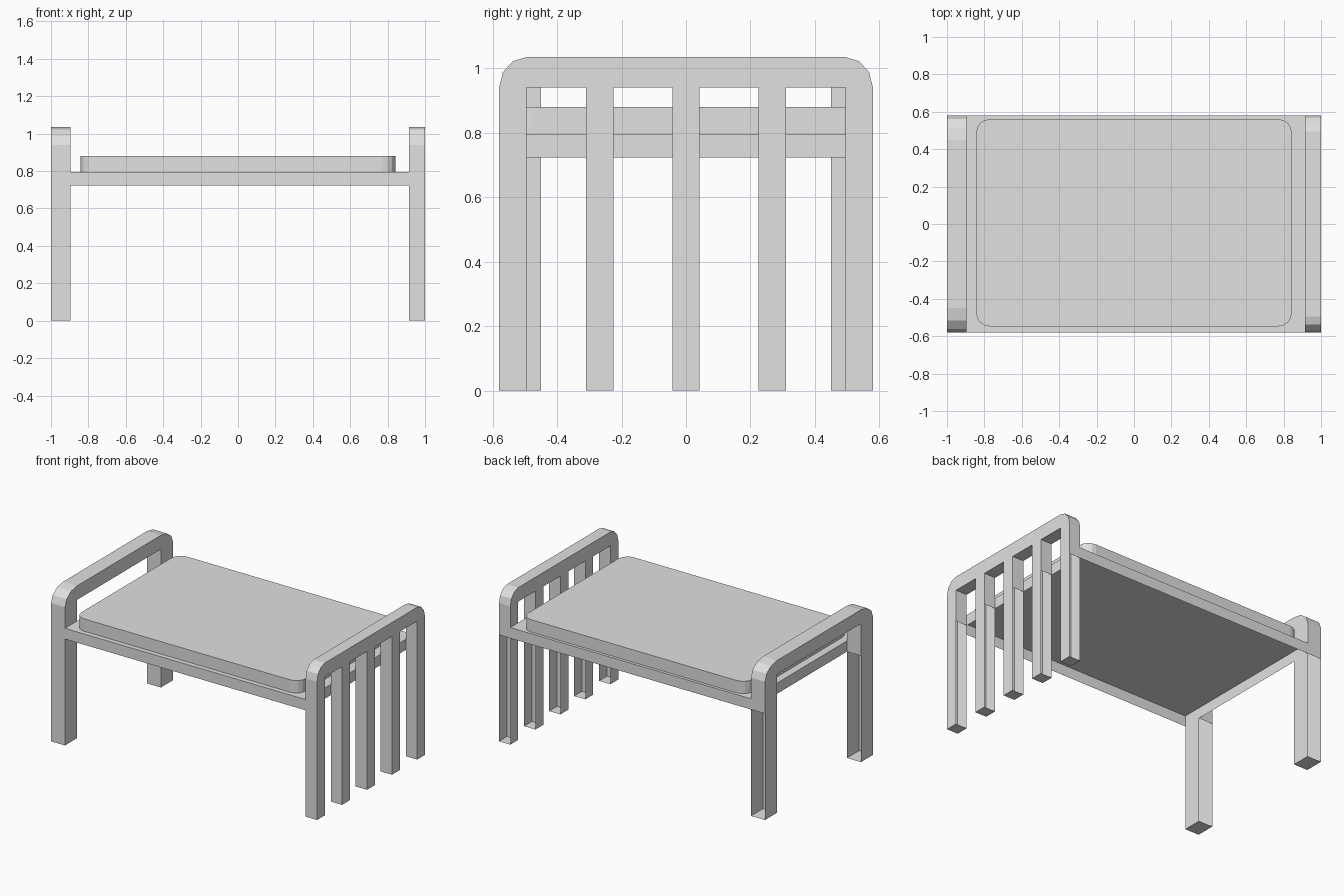
import bpy, bmesh, math

cube = bpy.data.objects.get("Cube")
if cube:
    bpy.data.objects.remove(cube, do_unlink=True)

grey = bpy.data.materials.new("plain_grey")
grey.use_nodes = True
grey.diffuse_color = (0.75, 0.75, 0.75, 1)
grey.node_tree.nodes["Principled BSDF"].inputs["Base Color"].default_value = (0.75, 0.75, 0.75, 1)

# Frame half width, frame top, rail underside, base underside, base top
HALF, TOP, RAIL, SEAT, DECK = 0.58, 1.035, 0.94, 0.723, 0.796


def finish(name, bm):
    mesh = bpy.data.meshes.new(name)
    bm.to_mesh(mesh)
    bm.free()
    mesh.materials.append(grey)
    obj = bpy.data.objects.new(name, mesh)
    bpy.context.collection.objects.link(obj)
    return obj


def end_frame(name, x0, x1, leg, openings):
    """Rounded arch with legs, extruded along x; openings are (y0, y1) gaps."""
    pts = [(-HALF, 0), (-HALF, SEAT)]
    # Top corners in three flat steps, as wide as the outer leg
    for i in range(4):
        a = math.radians(30 * i)
        pts.append((-HALF + leg * (1 - math.cos(a)), RAIL + (TOP - RAIL) * math.sin(a)))
    pts += [(-y, z) for y, z in reversed(pts)]
    # Gaps between the legs, right to left
    for y0, y1 in sorted(openings, reverse=True):
        pts += [(y1, 0), (y1, SEAT), (y1, RAIL), (y0, RAIL), (y0, SEAT), (y0, 0)]
    bm = bmesh.new()
    cap = bm.faces.new([bm.verts.new((x0, y, z)) for y, z in pts])
    ext = bmesh.ops.extrude_face_region(bm, geom=[cap], use_keep_orig=True)
    verts = [g for g in ext["geom"] if isinstance(g, bmesh.types.BMVert)]
    bmesh.ops.translate(bm, vec=(x1 - x0, 0, 0), verts=verts)
    bmesh.ops.recalc_face_normals(bm, faces=bm.faces)
    bm.normal_update()
    # Legs are open channels at the rear below the base
    rear = [f for f in bm.faces if f.normal.y > 0.9 and f.calc_center_median().z < SEAT]
    bmesh.ops.delete(bm, geom=rear, context='FACES')
    return finish(name, bm)


def slab(name, x0, x1, y0, y1, z0, z1, radius=0, open_below=False):
    bm = bmesh.new()
    bmesh.ops.create_cube(bm, size=1)
    for v in bm.verts:
        v.co = (x1 if v.co.x > 0 else x0, y1 if v.co.y > 0 else y0, z1 if v.co.z > 0 else z0)
    bm.normal_update()
    if radius:
        upright = [e for e in bm.edges if abs(e.verts[0].co.z - e.verts[1].co.z) > 0.01]
        bmesh.ops.bevel(bm, geom=upright, offset=radius, segments=4, profile=0.5, affect='EDGES')
    if open_below:
        under = [f for f in bm.faces if f.normal.z < -0.9]
        bmesh.ops.delete(bm, geom=under, context='FACES')
    return finish(name, bm)


# Open end frame with two wide legs
end_frame("open_end_frame", -1.0, -0.895, 0.13, [(-0.45, 0.45)])

# Barred end frame with five slim legs
bars = [-0.5375, -0.268, 0, 0.268, 0.5375]
w = 0.0425
end_frame("barred_end_frame", 0.915, 1.0, 2 * w, [(a + w, b - w) for a, b in zip(bars, bars[1:])])

# Base tray, hollow underneath, and mattress
slab("base_tray", -0.895, 0.915, -HALF, HALF, SEAT, DECK, open_below=True)
slab("mattress", -0.843, 0.843, -0.547, 0.56, DECK, 0.88, radius=0.07)
